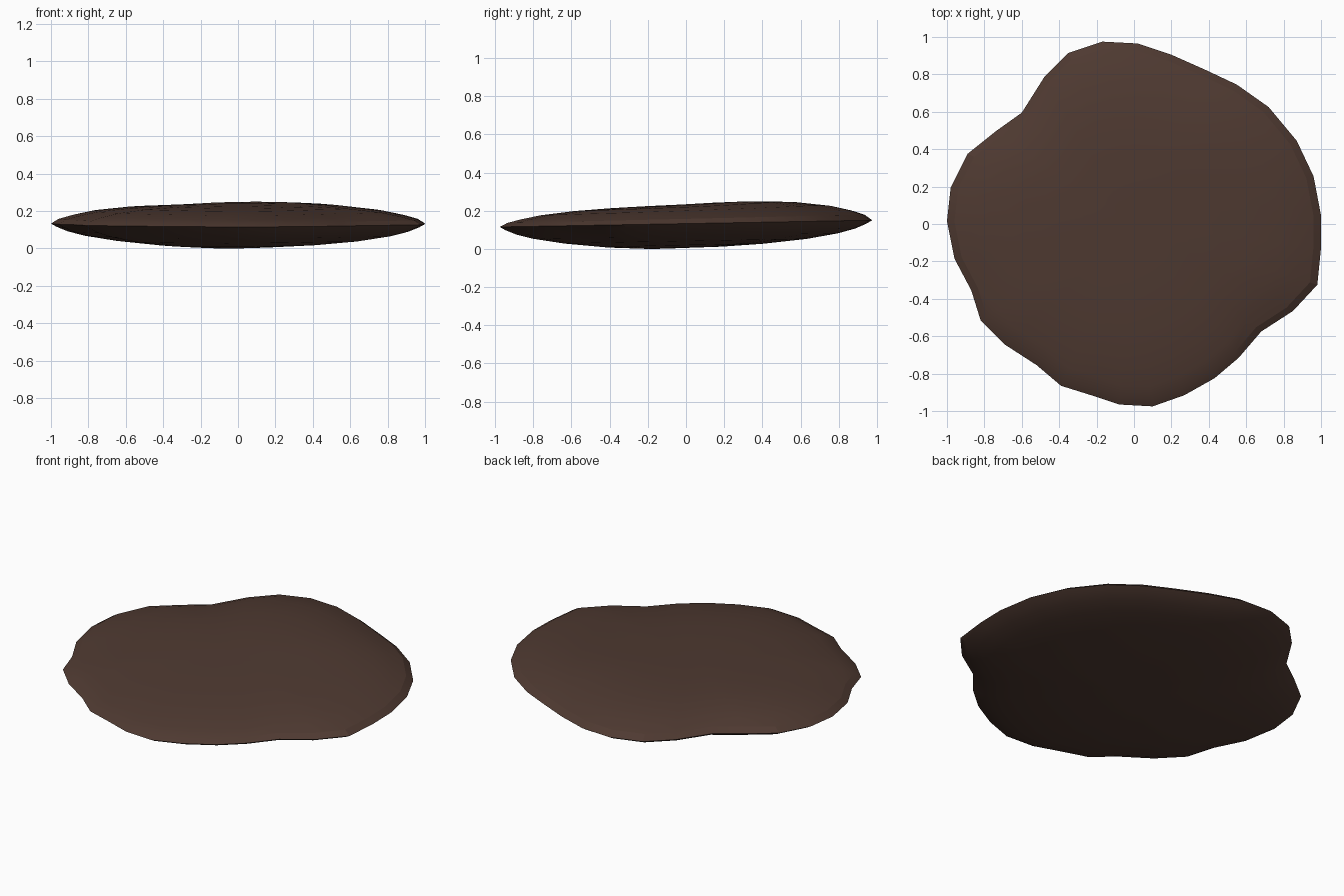
import bpy, bmesh, math

if "Cube" in bpy.data.objects:
    bpy.data.objects.remove(bpy.data.objects["Cube"])

# Outline of the slab seen from above, counter-clockwise
OUTLINE = [(1, .05), (.96, .26), (.87, .45), (.72, .63), (.55, .75), (.38, .83), (.2, .91),
           (.02, .97), (-.17, .98), (-.35, .92), (-.48, .79), (-.6, .6), (-.74, .5),
           (-.89, .38), (-.98, .2), (-1, .02), (-.96, -.18), (-.87, -.35), (-.82, -.51),
           (-.69, -.64), (-.52, -.75), (-.39, -.86), (-.23, -.91), (-.08, -.96), (.1, -.97),
           (.27, -.91), (.43, -.82), (.56, -.71), (.68, -.57), (.85, -.46), (.98, -.32), (1, -.12)]
# (fraction of the outline, share of the thickness)
TOP = [(.96, .25), (.89, .45), (.78, .68), (.6, .87), (.4, .96), (.2, 1)]
BOTTOM = [(.97, .14), (.91, .34), (.82, .53), (.65, .75), (.42, .92), (.2, 1)]


def rim_z(y):
    return .14 + .018 * y


def top_z(x, y, p):
    bump = .012 * math.exp(-((x - .25) ** 2 + (y - .45) ** 2) / .12)
    return rim_z(y) + p * (.099 + .02 * y + bump)


def bottom_z(x, y, p):
    dip = .008 * math.exp(-((x + .15) ** 2 + (y + .25) ** 2) / .15)
    return rim_z(y) - p * (.122 + dip)


def side(bm, rim, rings, height, flip):
    """Close one side of the rim with shrinking rings and a centre point."""
    def face(vs):
        bm.faces.new(vs[::-1] if flip else vs)
    n, prev = len(rim), rim
    for t, p in rings:
        ring = [bm.verts.new((x * t, y * t, height(x * t, y * t, p))) for x, y in OUTLINE]
        for i in range(n):
            j = (i + 1) % n
            face([prev[i], prev[j], ring[j], ring[i]])
        prev = ring
    centre = bm.verts.new((0, 0, height(0, 0, 1)))
    for i in range(n):
        face([prev[i], prev[(i + 1) % n], centre])


# Flat irregular slab
bm = bmesh.new()
rim = [bm.verts.new((x, y, rim_z(y))) for x, y in OUTLINE]
side(bm, rim, TOP, top_z, False)
side(bm, rim, BOTTOM, bottom_z, True)
low = min(v.co.z for v in bm.verts)
for v in bm.verts:
    v.co.z -= low
    v.co.y -= .005
mesh = bpy.data.meshes.new("flat_slab")
bm.to_mesh(mesh)
bm.free()
slab = bpy.data.objects.new("flat_slab", mesh)
bpy.context.collection.objects.link(slab)

# Dark brown colour
brown = bpy.data.materials.new("dark brown")
brown.diffuse_color = (.078, .042, .031, 1)
brown.use_nodes = True
brown.node_tree.nodes["Principled BSDF"].inputs["Base Color"].default_value = brown.diffuse_color
mesh.materials.append(brown)

# Soft shading with crisp rim
bpy.context.view_layer.objects.active = slab
slab.select_set(True)
bpy.ops.object.shade_smooth_by_angle(angle=math.radians(15))
